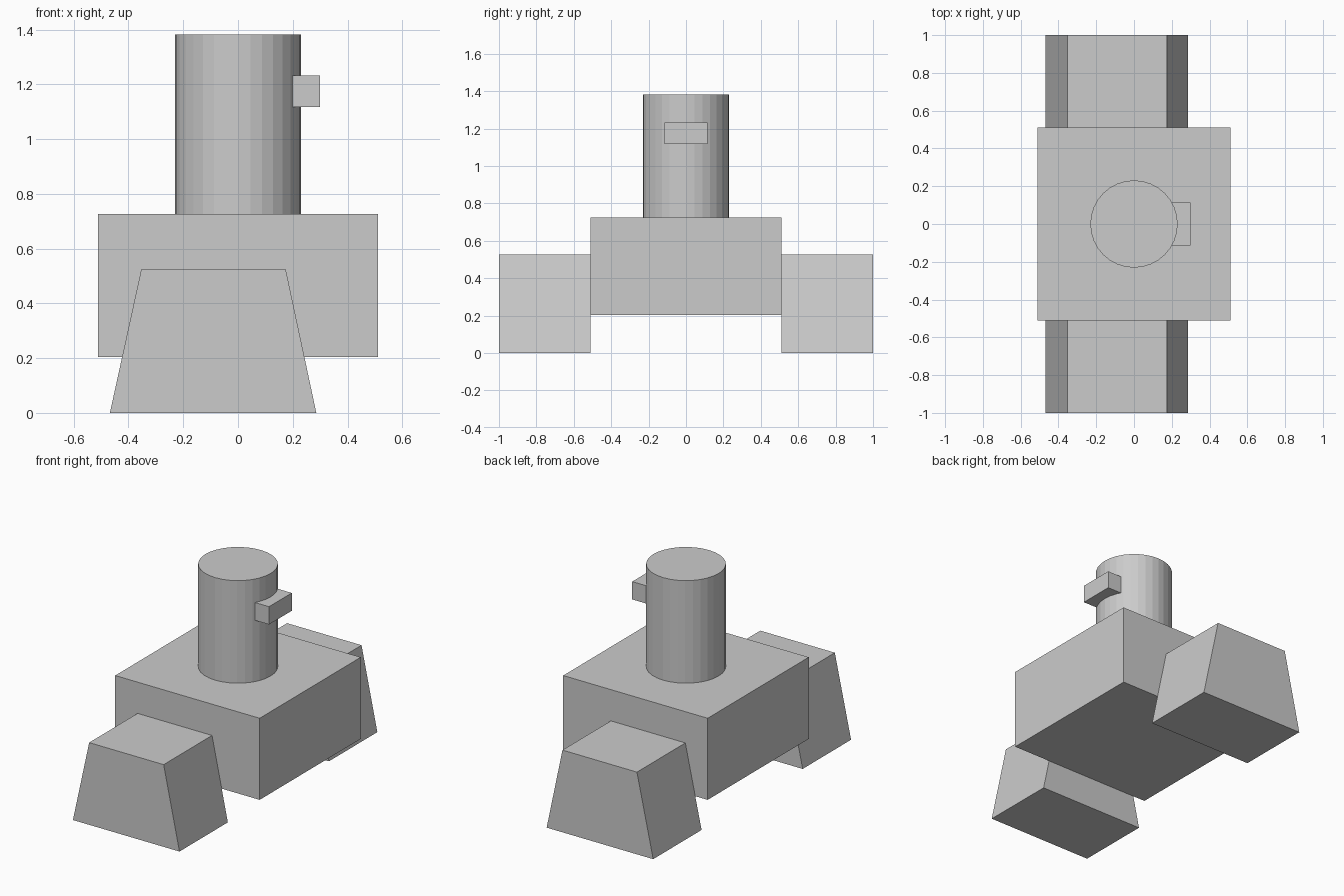
import bpy, bmesh

if "Cube" in bpy.data.objects:
    bpy.data.objects.remove(bpy.data.objects["Cube"])


def mesh_object(name, bm):
    bmesh.ops.recalc_face_normals(bm, faces=bm.faces)
    mesh = bpy.data.meshes.new(name)
    bm.to_mesh(mesh)
    bm.free()
    obj = bpy.data.objects.new(name, mesh)
    bpy.context.collection.objects.link(obj)
    return obj


def extrude_profile(name, profile, y0, y1):
    """Extrude an (x, z) outline along y."""
    bm = bmesh.new()
    face = bm.faces.new([bm.verts.new((x, y0, z)) for x, z in profile])
    new = bmesh.ops.extrude_face_region(bm, geom=[face])["geom"]
    verts = [v for v in new if isinstance(v, bmesh.types.BMVert)]
    bmesh.ops.translate(bm, verts=verts, vec=(0, y1 - y0, 0))
    # keep the starting cap so the part is closed
    if len(bm.faces) < len(profile) + 2:
        bm.verts.ensure_lookup_table()
        bm.faces.new([bm.verts[i] for i in range(len(profile))])
    return mesh_object(name, bm)


def box(name, x, y, z):
    return extrude_profile(
        name, [(x[0], z[0]), (x[1], z[0]), (x[1], z[1]), (x[0], z[1])], *y)


# Square body
box("body", (-0.511, 0.511), (-0.511, 0.511), (0.204, 0.726))

# Tapered feet on both sides
foot_profile = [(-0.468, 0), (0.286, 0), (0.174, 0.526), (-0.353, 0.526)]
for side, y0, y1 in (("front", -1.0, -0.511), ("back", 0.511, 1.0)):
    extrude_profile(side + "_foot", foot_profile, y0, y1)

# Cylindrical head
bpy.ops.mesh.primitive_cylinder_add(
    vertices=32, radius=0.231, depth=1.382 - 0.726,
    location=(0, 0, (1.382 + 0.726) / 2))
bpy.context.object.name = "head"

# Small block standing out of the head
box("visor", (0.185, 0.3), (-0.115, 0.115), (1.118, 1.232))
